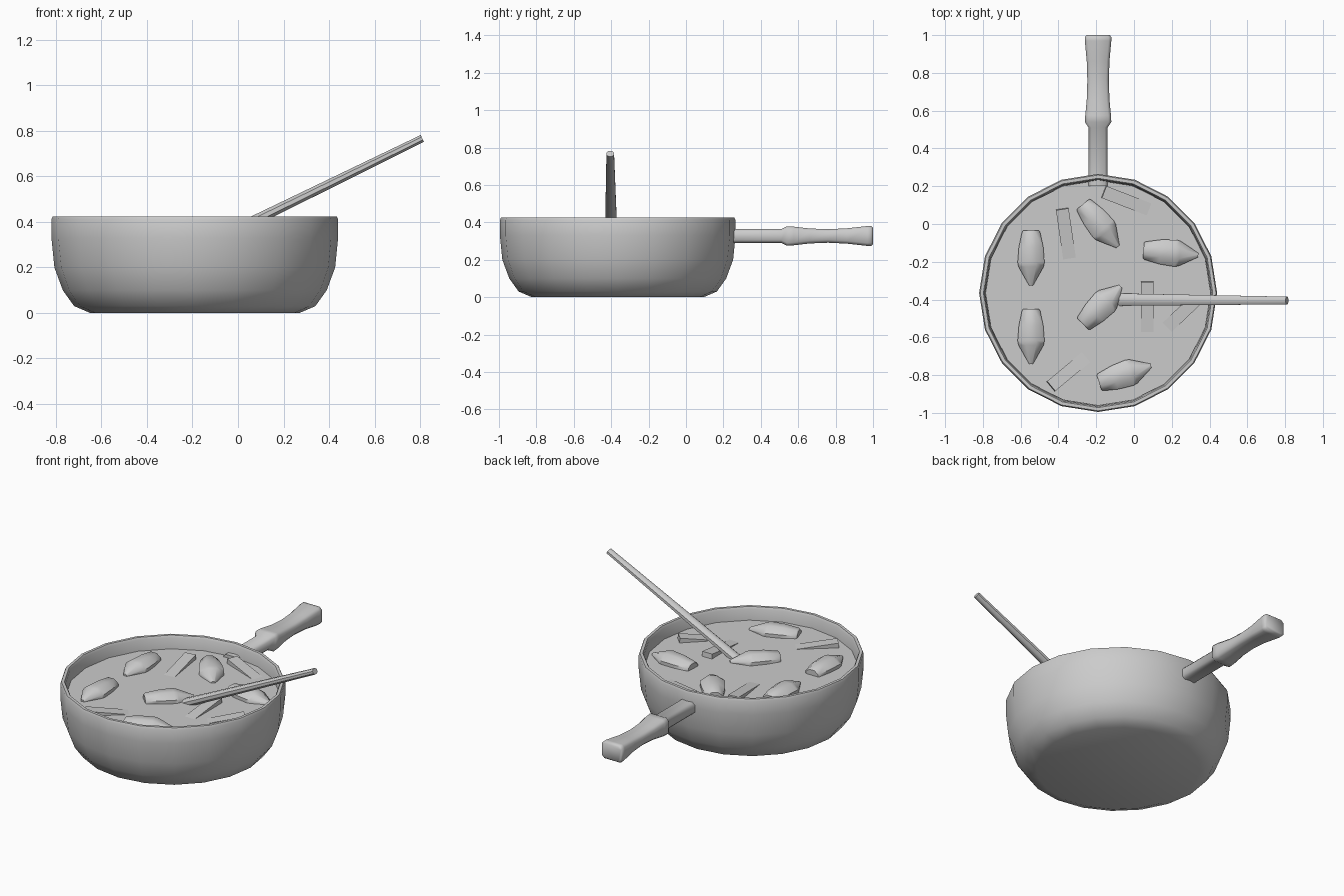
import bpy, bmesh, math
from mathutils import Vector

cube = bpy.data.objects.get("Cube")
if cube:
    bpy.data.objects.remove(cube, do_unlink=True)

grey = bpy.data.materials.new("plain grey")
grey.use_nodes = True
grey.diffuse_color = (0.6, 0.6, 0.6, 1)
grey.node_tree.nodes["Principled BSDF"].inputs["Base Color"].default_value = (0.6, 0.6, 0.6, 1)

POT = Vector((-0.19, -0.365, 0))
SOUP_Z = 0.345


def finish(name, bm, angle=40):
    bmesh.ops.recalc_face_normals(bm, faces=bm.faces)
    mesh = bpy.data.meshes.new(name)
    bm.to_mesh(mesh)
    bm.free()
    mesh.materials.append(grey)
    obj = bpy.data.objects.new(name, mesh)
    bpy.context.collection.objects.link(obj)
    bpy.ops.object.select_all(action='DESELECT')
    obj.select_set(True)
    bpy.context.view_layer.objects.active = obj
    bpy.ops.object.shade_smooth_by_angle(angle=math.radians(angle))
    return obj


def loft(name, rings, angle=40):
    """Skin a list of equal point rings and cap both ends."""
    bm = bmesh.new()
    loops = [[bm.verts.new(p) for p in ring] for ring in rings]
    n = len(loops[0])
    for a, b in zip(loops, loops[1:]):
        for i in range(n):
            j = (i + 1) % n
            bm.faces.new((a[i], a[j], b[j], b[i]))
    bm.faces.new(loops[0])
    bm.faces.new(loops[-1])
    return finish(name, bm, angle)


def circle(r, z, n=20):
    return [POT + Vector((r * math.cos(k * math.tau / n), r * math.sin(k * math.tau / n), z))
            for k in range(n)]


def rod_rings(start, end, sections, n):
    """Elliptical rings along a line; sections hold (fraction, half width, half height)."""
    start, end = Vector(start), Vector(end)
    along = (end - start).normalized()
    side = along.cross(Vector((0, 0, 1))).normalized()
    up = side.cross(along)
    return [[start.lerp(end, t)
             + side * w * math.cos((k + 0.5) * math.tau / n)
             + up * h * math.sin((k + 0.5) * math.tau / n) for k in range(n)]
            for t, w, h in sections]


# Pot: outer wall, rounded rim, inner wall and floor
profile = [(0.46, 0), (0.53, 0.03), (0.58, 0.1), (0.617, 0.2), (0.63, 0.33), (0.63, 0.412),
           (0.624, 0.425), (0.607, 0.425), (0.6, 0.412), (0.597, 0.34), (0.58, 0.21),
           (0.545, 0.11), (0.45, 0.04)]
loft("pot", [circle(r, z) for r, z in profile], 50)

# Liquid surface
bm = bmesh.new()
bm.faces.new([bm.verts.new(p) for p in circle(0.596, SOUP_Z)])
finish("soup", bm)

# Pan handle: rounded rectangular sections (y, half width, half height)
rings = []
for y, w, h in [(0.2, 0.05, 0.037), (0.51, 0.05, 0.037), (0.54, 0.07, 0.052), (0.575, 0.068, 0.05),
                (0.66, 0.06, 0.04), (0.76, 0.057, 0.036), (0.86, 0.06, 0.041),
                (0.97, 0.07, 0.053), (0.99, 0.07, 0.053), (1.0, 0.062, 0.045)]:
    c = 0.015
    quarter = [(w, h - c), (w - c, h)]
    ring = (quarter + [(-x, z) for x, z in reversed(quarter)]
            + [(-x, -z) for x, z in quarter] + [(x, -z) for x, z in reversed(quarter)])
    rings.append([(POT.x + x, y, 0.327 + z) for x, z in ring])
loft("pan_handle", rings, 50)

# Stirring stick leaning out of the soup
loft("stirring_stick", rod_rings((-0.11, -0.4, 0.317), (0.81, -0.405, 0.767),
                                 [(0, 0.036, 0.026), (1, 0.022, 0.018)], 8), 50)

# Vegetable chunks: blunt at the start, pointed at the end
chunks = [((-0.545, -0.035), (-0.545, -0.325)), ((-0.545, -0.45), (-0.545, -0.74)),
          ((-0.27, 0.105), (-0.085, -0.12)), ((0.05, -0.14), (0.34, -0.165)),
          ((-0.27, -0.53), (-0.07, -0.33)), ((-0.185, -0.84), (0.09, -0.75))]
for i, (a, b) in enumerate(chunks, 1):
    loft(f"vegetable_chunk_{i}",
         rod_rings((*a, SOUP_Z), (*b, SOUP_Z),
                   [(0, 0.045, 0.035), (0.03, 0.052, 0.042), (0.3, 0.07, 0.052),
                    (0.58, 0.077, 0.055), (0.66, 0.072, 0.05), (1, 0.012, 0.012)], 8), 50)

# Flat strips, tilted so that one end rises from the surface
strips = [((-0.38, 0.08), (-0.33, -0.26)), ((-0.16, 0.17), (0.15, 0.05)),
          ((0.07, -0.305), (0.07, -0.65)), ((0.33, -0.4), (0.13, -0.59)),
          ((-0.44, -0.86), (-0.2, -0.66))]
for i, (a, b) in enumerate(strips, 1):
    loft(f"vegetable_strip_{i}",
         rod_rings((*a, SOUP_Z + 0.008), (*b, SOUP_Z - 0.03),
                   [(0, 0.048, 0.03), (1, 0.048, 0.03)], 4), 30)
